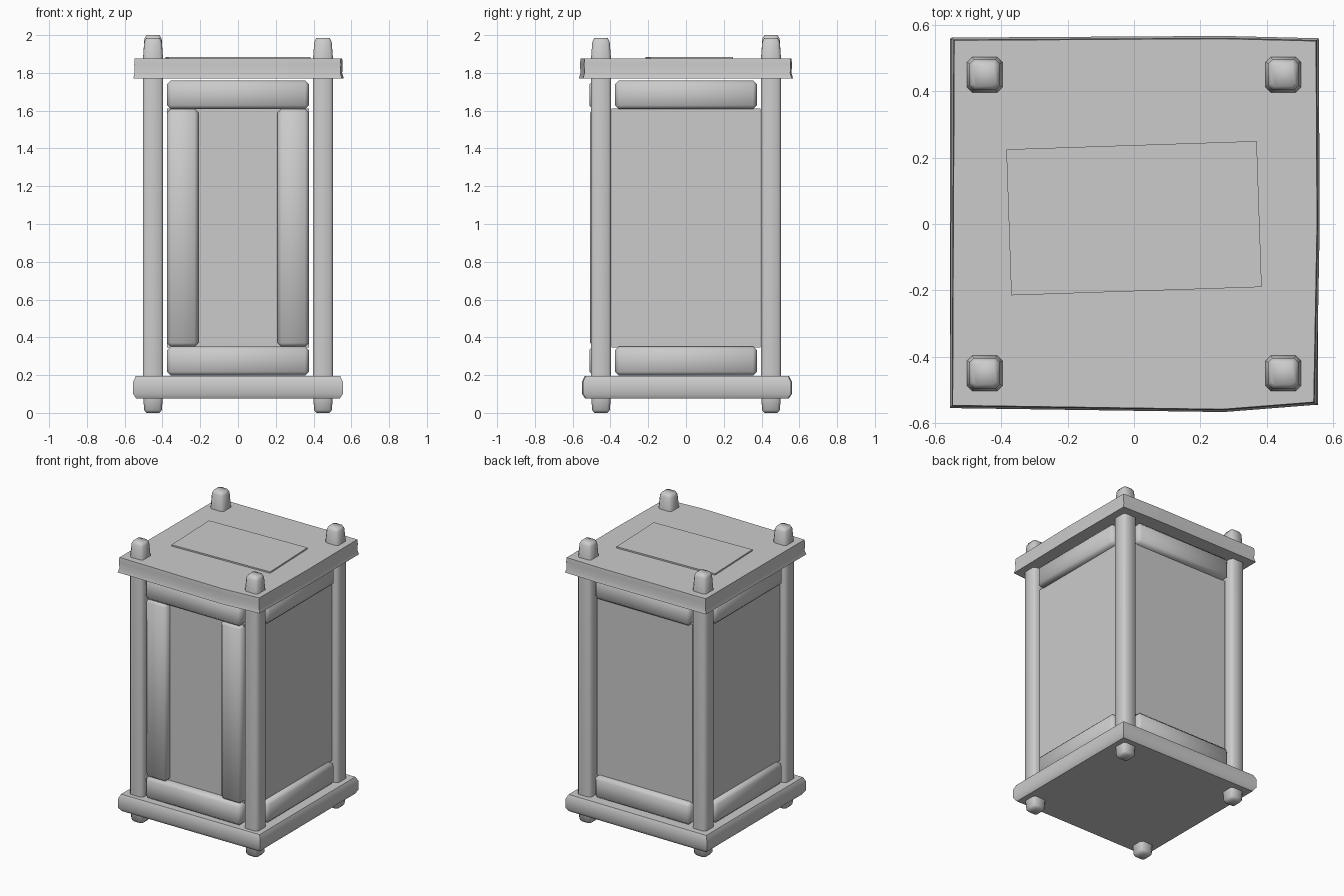
import bpy
import bmesh
from mathutils import Matrix
from math import radians

default = bpy.data.objects.get("Cube")
if default:
    bpy.data.objects.remove(default, do_unlink=True)

GREY = (0.6, 0.6, 0.6, 1)
mat = bpy.data.materials.new("plain grey")
mat.use_nodes = True
mat.diffuse_color = GREY
mat.node_tree.nodes["Principled BSDF"].inputs["Base Color"].default_value = GREY


def add_object(name, bm, smooth=True):
    """Turn a bmesh into a grey object."""
    bmesh.ops.recalc_face_normals(bm, faces=bm.faces)
    for face in bm.faces:
        face.smooth = smooth
    mesh = bpy.data.meshes.new(name)
    bm.to_mesh(mesh)
    bm.free()
    mesh.materials.append(mat)
    obj = bpy.data.objects.new(name, mesh)
    bpy.context.collection.objects.link(obj)
    return obj


def stack(name, outline, rings, center=(0, 0), sharp_caps=True):
    """Loft scaled copies of an outline; rings are (scale, z) pairs."""
    bm = bmesh.new()
    loops = [[bm.verts.new((center[0] + x * s, center[1] + y * s, z))
              for x, y in outline] for s, z in rings]
    n = len(outline)
    for low, high in zip(loops, loops[1:]):
        for i in range(n):
            j = (i + 1) % n
            bm.faces.new((low[i], low[j], high[j], high[i]))
    for loop in (loops[0], loops[-1]):
        cap = bm.faces.new(loop)
        for edge in cap.edges:
            edge.smooth = not sharp_caps
    # Keep the corners of the outline crisp
    for edge in bm.edges:
        a, b = edge.verts
        if abs(a.co.z - b.co.z) > 0.001 and n < 8:
            edge.smooth = not sharp_caps
    return add_object(name, bm)


def box(name, low, high, angle=0, bevel=0.0):
    """Box between two corners, turned about the z axis."""
    bm = bmesh.new()
    bmesh.ops.create_cube(bm, size=1)
    size = [b - a for a, b in zip(low, high)]
    mid = [(a + b) / 2 for a, b in zip(low, high)]
    bmesh.ops.scale(bm, vec=size, verts=bm.verts)
    bmesh.ops.translate(bm, vec=mid, verts=bm.verts)
    if bevel:
        bmesh.ops.bevel(bm, geom=bm.edges[:], offset=bevel, segments=1,
                        affect='EDGES', profile=0.5)
    bmesh.ops.rotate(bm, verts=bm.verts, matrix=Matrix.Rotation(radians(angle), 3, 'Z'))
    return add_object(name, bm, smooth=bevel > 0)


# Base and roof slabs
base_outline = [(-0.555, -0.55), (0.555, -0.545), (0.555, 0.555), (-0.555, 0.56)]
roof_outline = [(-0.555, -0.555), (0.27, -0.567), (0.55, -0.545), (0.56, 0),
                (0.557, 0.56), (0.27, 0.567), (-0.55, 0.562)]
stack("base_slab", base_outline, [(0.97, 0.075), (1, 0.1), (1, 0.165), (0.975, 0.195)])
stack("roof_slab", roof_outline, [(1, 1.77), (0.985, 1.8), (0.99, 1.845), (0.985, 1.875)])

# Slightly skewed plate on the roof
plate = [(-0.385, 0.225), (-0.37, -0.215), (0.385, -0.19), (0.37, 0.25)]
stack("roof_plate", plate, [(1, 1.87), (1, 1.885)])

# Corner posts with tapered feet and tips
w = 0.054
c = w * 0.72
post_outline = [(-w, -c), (-c, -w), (c, -w), (w, -c), (w, c), (c, w), (-c, w), (-w, c)]
post_rings = [(0.65, 0), (0.87, 0.015), (0.95, 0.08), (1, 0.2),
              (1, 1.86), (0.85, 1.965), (0.65, 1.985)]
for front in (-1, 1):
    for side in (-1, 1):
        name = ("front" if front < 0 else "back") + ("_left" if side > 0 else "_right") + "_post"
        rings = post_rings
        if front > 0 and side < 0:
            rings = post_rings[:-2] + [(0.85, 1.98), (0.65, 2.0)]
        stack(name, post_outline, rings, (side * 0.45, front * 0.45), False)

# Rails and wall panels, built for the front and turned to each side
for name, angle in (("front", 0), ("left", 90), ("back", 180), ("right", 270)):
    out = -0.512 if name == "front" else -0.5
    box(name + "_top_rail", (-0.375, out, 1.608), (0.375, -0.41, 1.76), angle, 0.02)
    box(name + "_bottom_rail", (-0.375, out, 0.198), (0.375, -0.41, 0.352), angle, 0.02)
    half = 0.395 if name in ("left", "right") else 0.375
    box(name + "_panel", (-half, -0.46, 0.345), (half, -0.44, 1.612), angle)

# Upright stiles beside the front opening
for name, side in (("left", 1), ("right", -1)):
    x0, x1 = sorted((side * 0.21, side * 0.375))
    box("front_" + name + "_stile", (x0, -0.507, 0.35), (x1, -0.42, 1.61), 0, 0.02)
